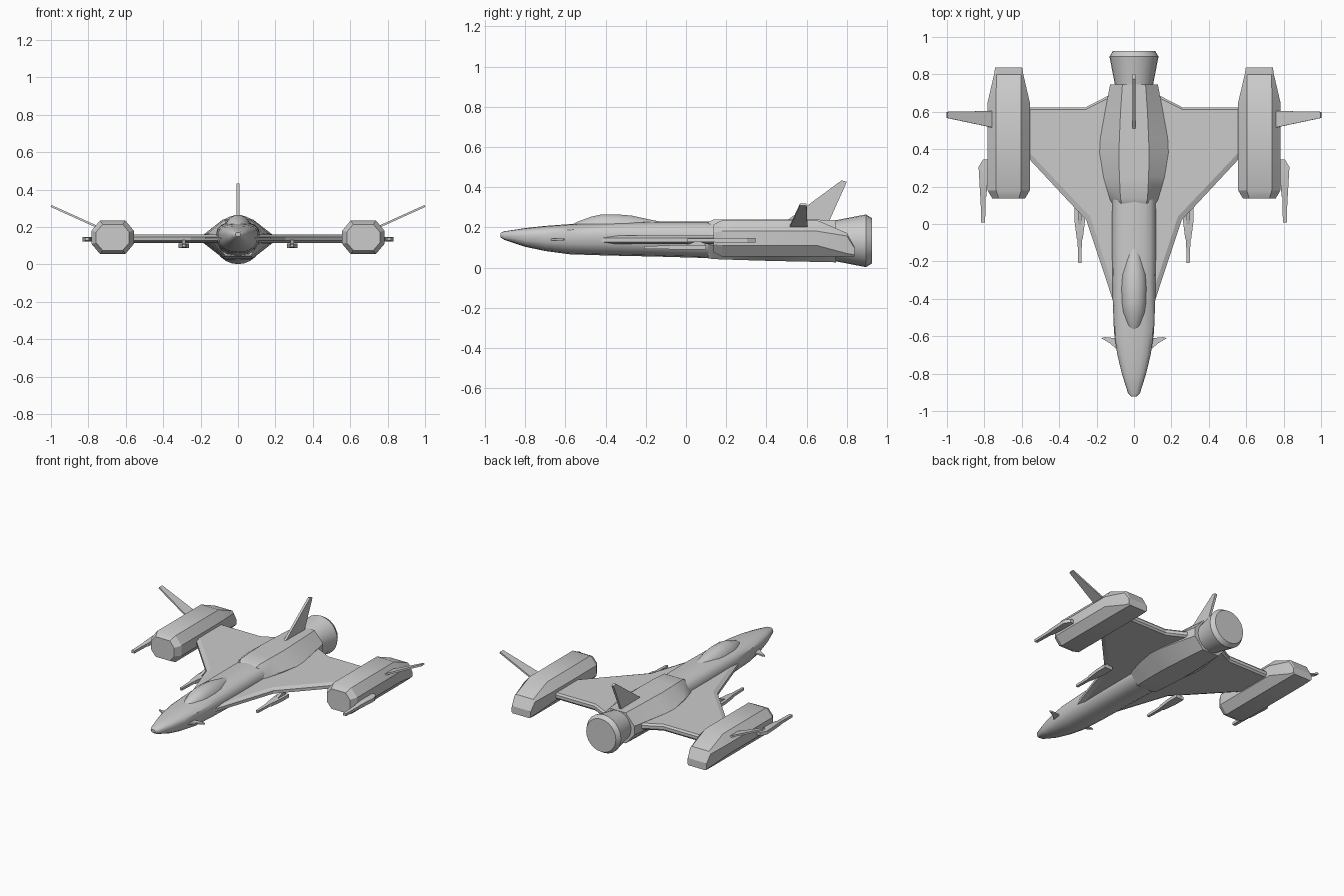
import bpy, bmesh, math
from mathutils import Vector


def loft(name, rings, angle=35, mirror=False):
    """Skin equal-sized rings of points, cap both ends."""
    bm = bmesh.new()
    vs = [[bm.verts.new(p) for p in r] for r in rings]
    n = len(rings[0])
    for a, b in zip(vs, vs[1:]):
        for i in range(n):
            j = (i + 1) % n
            bm.faces.new((a[i], a[j], b[j], b[i]))
    bm.faces.new(vs[0])
    bm.faces.new(vs[-1])
    bmesh.ops.recalc_face_normals(bm, faces=bm.faces)
    me = bpy.data.meshes.new(name)
    bm.to_mesh(me)
    bm.free()
    for p in me.polygons:
        p.use_smooth = True
    me.set_sharp_from_angle(angle=math.radians(angle))
    ob = bpy.data.objects.new(name, me)
    bpy.context.collection.objects.link(ob)
    if mirror:
        m = ob.modifiers.new("mirror", 'MIRROR')
        m.use_mirror_merge = False
    return ob


def plate(name, pts, normal, thick, mirror=False):
    """Flat outline thickened evenly along its normal."""
    d = Vector(normal).normalized() * thick / 2
    return loft(name, [[Vector(p) - d for p in pts], [Vector(p) + d for p in pts]], 20, mirror)


def octagon(y, cx, hw, z0, z1, cx_cut, cz_cut):
    """Ring across y: rectangle with cut corners."""
    a, b = hw - cx_cut, cz_cut
    return [(cx + x, y, z) for x, z in (
        (-a, z0), (a, z0), (hw, z0 + b), (hw, z1 - b),
        (a, z1), (-a, z1), (-hw, z1 - b), (-hw, z0 + b))]


def oval(y, hw, z0, zm, z1, n=16, power=0.8):
    """Ring across y: soft oval with its widest line at zm."""
    r = []
    for i in range(n):
        t = 2 * math.pi * i / n
        c, s = math.cos(t), math.sin(t)
        x = hw * math.copysign(abs(c) ** power, c)
        h = abs(s) ** power
        r.append((x, y, zm + (h * (z1 - zm) if s > 0 else -h * (zm - z0))))
    return r


# forward fuselage: y, half width, bottom, widest line, top
loft("nose_fuselage", [oval(*s) for s in (
    (-0.922, 0.014, 0.15, 0.16, 0.172),
    (-0.905, 0.032, 0.138, 0.16, 0.18),
    (-0.80, 0.065, 0.103, 0.16, 0.196),
    (-0.70, 0.089, 0.082, 0.162, 0.207),
    (-0.58, 0.107, 0.066, 0.163, 0.216),
    (-0.40, 0.114, 0.06, 0.163, 0.225),
    (-0.13, 0.117, 0.054, 0.16, 0.23),
    (0.18, 0.117, 0.045, 0.155, 0.23))])

# canopy blister
loft("canopy", [oval(y, w, 0.16, 0.19, z, 14, 1.0) for y, w, z in (
    (-0.575, 0.015, 0.21), (-0.54, 0.042, 0.229), (-0.47, 0.063, 0.255),
    (-0.42, 0.07, 0.266), (-0.34, 0.072, 0.266), (-0.27, 0.068, 0.26),
    (-0.19, 0.05, 0.242), (-0.11, 0.022, 0.226))])

# faceted engine body
loft("engine_body", [octagon(y, 0, w, z0, z1, c, d) for y, w, z0, z1, c, d in (
    (0.11, 0.118, 0.046, 0.226, 0.052, 0.07),
    (0.135, 0.13, 0.042, 0.238, 0.058, 0.07),
    (0.25, 0.163, 0.038, 0.24, 0.085, 0.075),
    (0.38, 0.184, 0.034, 0.24, 0.103, 0.08),
    (0.46, 0.18, 0.032, 0.24, 0.102, 0.08),
    (0.60, 0.155, 0.029, 0.239, 0.083, 0.078),
    (0.745, 0.128, 0.026, 0.236, 0.066, 0.075))])

# main nozzle
loft("main_nozzle", [[(r * math.cos(k * math.pi / 12), y, 0.133 + r * math.sin(k * math.pi / 12))
                      for k in range(24)]
                     for y, r in ((0.72, 0.1), (0.75, 0.103), (0.895, 0.131), (0.925, 0.113))], 20)

# delta wings with a bevelled leading edge
outer = [(0.05, -0.60), (0.112, -0.41), (0.255, 0.02), (0.60, 0.39),
         (0.60, 0.622), (0.262, 0.622), (0.14, 0.685), (0.05, 0.685)]
inner = [(0.05, -0.54), (0.10, -0.37), (0.235, 0.04), (0.60, 0.425),
         (0.60, 0.612), (0.26, 0.612), (0.14, 0.672), (0.05, 0.672)]
loft("wing", [[(x, y, z) for x, y in o] for o, z in (
    (inner, 0.116), (outer, 0.128), (outer, 0.148), (inner, 0.160))], 20, True)

# wingtip engine pods
loft("engine_pod", [octagon(y, 0.67, w, z0, z1, c, d) for y, w, z0, z1, c, d in (
    (0.137, 0.088, 0.076, 0.214, 0.034, 0.04),
    (0.18, 0.113, 0.055, 0.236, 0.046, 0.055),
    (0.65, 0.113, 0.055, 0.236, 0.046, 0.055),
    (0.80, 0.078, 0.055, 0.172, 0.012, 0.015),
    (0.838, 0.072, 0.056, 0.105, 0.008, 0.008))], 28, True)

# slanted pod fins
plate("pod_fin", [(0.73, 0.51, 0.191), (1.0, 0.567, 0.313),
                  (1.0, 0.60, 0.313), (0.73, 0.605, 0.191)], (-0.41, 0, 0.91), 0.011, True)

# central tail fin
plate("tail_fin", [(0, 0.49, 0.225), (0, 0.775, 0.434), (0, 0.80, 0.426),
                   (0, 0.71, 0.225)], (1, 0, 0), 0.016)

# small nose canards
plate("canard", [(0.05, -0.70, 0.14), (0.085, -0.675, 0.14), (0.13, -0.637, 0.14),
                 (0.176, -0.61, 0.14), (0.155, -0.605, 0.14), (0.05, -0.615, 0.14)],
      (0, 0, 1), 0.01, True)


# guns under the wings and beside the pods
def gun(name, cx, y0, y1, z, h, profile):
    loft(name, [[(cx + a, y0 + t * (y1 - y0), z - h * k), (cx + b, y0 + t * (y1 - y0), z - h * k),
                 (cx + b, y0 + t * (y1 - y0), z + h * k), (cx + a, y0 + t * (y1 - y0), z + h * k)]
                for t, a, b, k in profile], 20, True)


gun("wing_gun", 0.29, -0.208, 0.10, 0.1, 0.011, (
    (0, -0.008, 0.008, 0.7), (0.4, -0.012, 0.012, 0.8), (0.42, -0.016, 0.016, 1),
    (0.75, -0.029, 0.029, 1), (1, -0.029, 0.029, 1)))
plate("gun_pylon", [(0.29, -0.02, 0.105), (0.29, 0.09, 0.105),
                    (0.29, 0.10, 0.13), (0.29, 0.05, 0.13)], (1, 0, 0), 0.02, True)
gun("pod_gun", 0.807, 0.008, 0.345, 0.136, 0.012, (
    (0, -0.011, 0.011, 0.7), (0.4, -0.014, 0.013, 0.8), (0.42, -0.018, 0.015, 1),
    (0.88, -0.03, 0.024, 1), (1, -0.032, 0.0, 1)))
